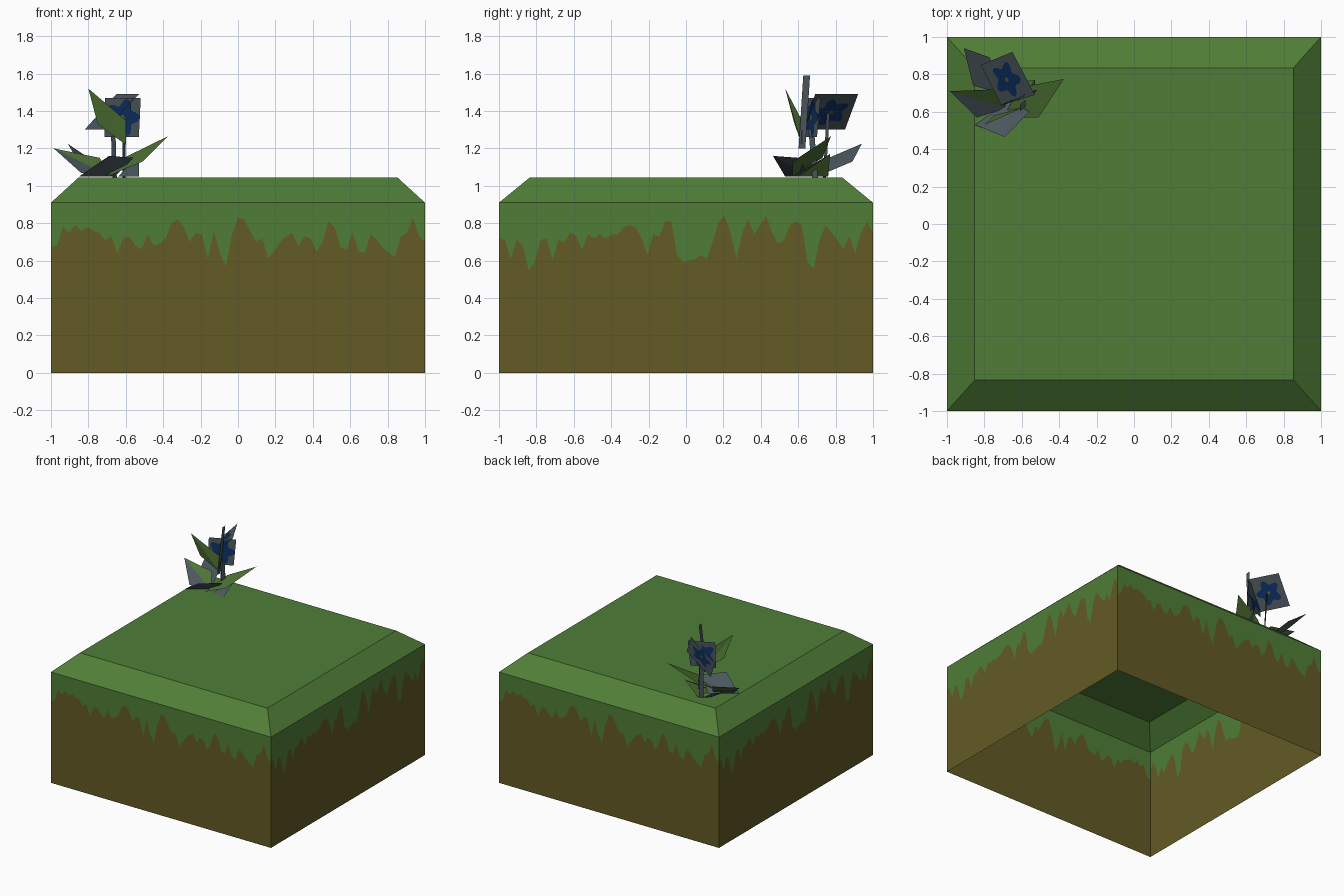
import bpy, math
from mathutils import Vector, Matrix

if "Cube" in bpy.data.objects:
    bpy.data.objects.remove(bpy.data.objects["Cube"])


def material(name, rgb):
    m = bpy.data.materials.new(name)
    m.diffuse_color = (*rgb, 1)
    m.use_nodes = True
    m.node_tree.nodes["Principled BSDF"].inputs["Base Color"].default_value = m.diffuse_color
    return m


GRASS = material("grass green", (0.080, 0.208, 0.038))
DIRT = material("dirt brown", (0.125, 0.103, 0.018))
SLATE = material("slate grey", (0.070, 0.096, 0.112))
LEAF = material("leaf green", (0.078, 0.170, 0.035))
BLUE = material("petal blue", (0.004, 0.030, 0.125))
OCHRE = material("flower centre ochre", (0.16, 0.09, 0.02))


def build(name, verts, faces, mats, idx=None):
    me = bpy.data.meshes.new(name)
    me.from_pydata([tuple(v) for v in verts], [], faces)
    for m in mats:
        me.materials.append(m)
    if idx:
        for p, i in zip(me.polygons, idx):
            p.material_index = i
    ob = bpy.data.objects.new(name, me)
    bpy.context.collection.objects.link(ob)
    return ob


# Drip line heights (hundredths), evenly spaced along a wall
FRONT = [67, 68, 78, 75, 79, 76, 78, 76, 75, 71, 73, 64, 72, 73, 68, 66, 74, 68, 69, 72, 80,
         82, 78, 70, 75, 74, 61, 76, 64, 57, 74, 83, 82, 76, 70, 72, 61, 65, 70, 73, 75, 68,
         73, 72, 65, 70, 81, 78, 67, 66, 75, 65, 64, 74, 71, 67, 64, 62, 73, 75, 83, 73, 70]
SIDE = [72, 71, 61, 71, 68, 55, 59, 71, 72, 60, 71, 70, 75, 73, 66, 74, 72, 74, 72, 74, 74,
        78, 79, 78, 72, 63, 74, 73, 81, 81, 63, 59, 60, 61, 63, 61, 70, 81, 84, 75, 61, 75,
        82, 74, 79, 84, 75, 69, 71, 79, 81, 79, 59, 56, 71, 79, 75, 71, 66, 73, 64, 75, 81, 75]
RIM = 0.91


# Walls: dirt strip below the drip line, grass strip above it
def wall(name, drips, angle):
    n = len(drips)
    rot = Matrix.Rotation(angle, 3, 'Z')
    verts, faces, idx = [], [], []
    for i, d in enumerate(drips):
        x = -1 + 2 * i / (n - 1)
        verts += [rot @ Vector((x, -1, z)) for z in (0, d / 100, RIM)]
    for i in range(n - 1):
        a, b = 3 * i, 3 * i + 3
        faces += [(a, b, b + 1, a + 1), (a + 1, b + 1, b + 2, a + 2)]
        idx += [1, 0]
    build(name, verts, faces, [GRASS, DIRT], idx)


for k, (name, drips) in enumerate([("front_wall", FRONT), ("right_wall", SIDE),
                                   ("back_wall", FRONT), ("left_wall", SIDE)]):
    wall(name, drips, k * math.pi / 2)

# Grass cap: chamfered edge and flat top, open underneath
corners = [(-1, -1), (1, -1), (1, 1), (-1, 1)]
cap = [(x, y, RIM) for x, y in corners] + [(x * 0.852, y * 0.835, 1.045) for x, y in corners]
build("grass_cap", cap, [(i, (i + 1) % 4, (i + 1) % 4 + 4, i + 4) for i in range(4)] + [(4, 5, 6, 7)],
      [GRASS])


# Flowers: square card with a five-lobed blossom on both sides
def flower(name, quad):
    q = [Vector(p) for p in quad]
    c = sum(q, Vector()) / 4
    u = (q[1] - q[0]).normalized()
    n = u.cross(q[3] - q[0]).normalized()
    v = n.cross(u)
    build(name + "_card", q, [(0, 1, 2, 3)], [SLATE])
    for side, s in (("upper", 1), ("lower", -1)):
        for part, r, lobe, off, mat in (("blossom", 0.082, 0.24, 0.003, BLUE),
                                        ("centre", 0.013, 0, 0.005, OCHRE)):
            ring = []
            for i in range(40):
                t = s * math.tau * i / 40
                rad = r * (1 + lobe * math.cos(5 * t))
                ring.append(c + u * rad * math.cos(t) + v * rad * math.sin(t) + n * off * s)
            build(f"{name}_{part}_{side}", ring, [tuple(range(40))], [mat])


flower("top_flower", [(-0.82, 0.85, 1.30), (-0.71, 0.635, 1.30), (-0.53, 0.69, 1.49), (-0.65, 0.92, 1.49)])
flower("front_flower", [(-0.715, 0.63, 1.26), (-0.53, 0.70, 1.26), (-0.52, 0.72, 1.47), (-0.71, 0.635, 1.47)])


# Leaves: tip, two wings and a base, folded along the middle
def leaf(name, tip, wing_a, base, wing_b, a=SLATE, b=SLATE):
    build(name, [tip, wing_a, base, wing_b], [(0, 1, 2), (0, 2, 3)], [a, b], [0, 1])


leaf("tall_leaf", (-0.80, 0.53, 1.52), (-0.75, 0.58, 1.33), (-0.60, 0.62, 1.22), (-0.60, 0.62, 1.35), LEAF, LEAF)
leaf("right_leaf", (-0.375, 0.775, 1.265), (-0.61, 0.73, 1.15), (-0.70, 0.57, 1.05), (-0.51, 0.57, 1.13), LEAF, LEAF)
leaf("left_leaf", (-0.985, 0.71, 1.20), (-0.74, 0.72, 1.15), (-0.68, 0.62, 1.05), (-0.84, 0.57, 1.07), LEAF, SLATE)
leaf("back_leaf", (-0.91, 0.94, 1.225), (-0.77, 0.89, 1.13), (-0.72, 0.70, 1.05), (-0.86, 0.74, 1.14))
leaf("front_leaf", (-0.69, 0.465, 1.16), (-0.56, 0.60, 1.15), (-0.66, 0.66, 1.05), (-0.85, 0.53, 1.05))
leaf("small_leaf", (-0.53, 0.77, 1.17), (-0.53, 0.57, 1.05), (-0.64, 0.60, 1.05), (-0.64, 0.76, 1.05), SLATE, LEAF)


# Stems and the upright blade: narrow strips
def strip(name, low, high, half, mat):
    h = Vector(half)
    a, b = Vector(low), Vector(high)
    build(name, [a - h, a + h, b + h, b - h], [(0, 1, 2, 3)], [mat])


strip("upright_blade", (-0.61, 0.62, 1.20), (-0.58, 0.645, 1.59), (0, 0.018, 0), SLATE)
strip("front_stem", (-0.61, 0.69, 1.045), (-0.61, 0.67, 1.30), (0.008, 0.015, 0), SLATE)
strip("top_stem", (-0.66, 0.74, 1.045), (-0.67, 0.76, 1.39), (0.012, 0.008, 0), SLATE)
